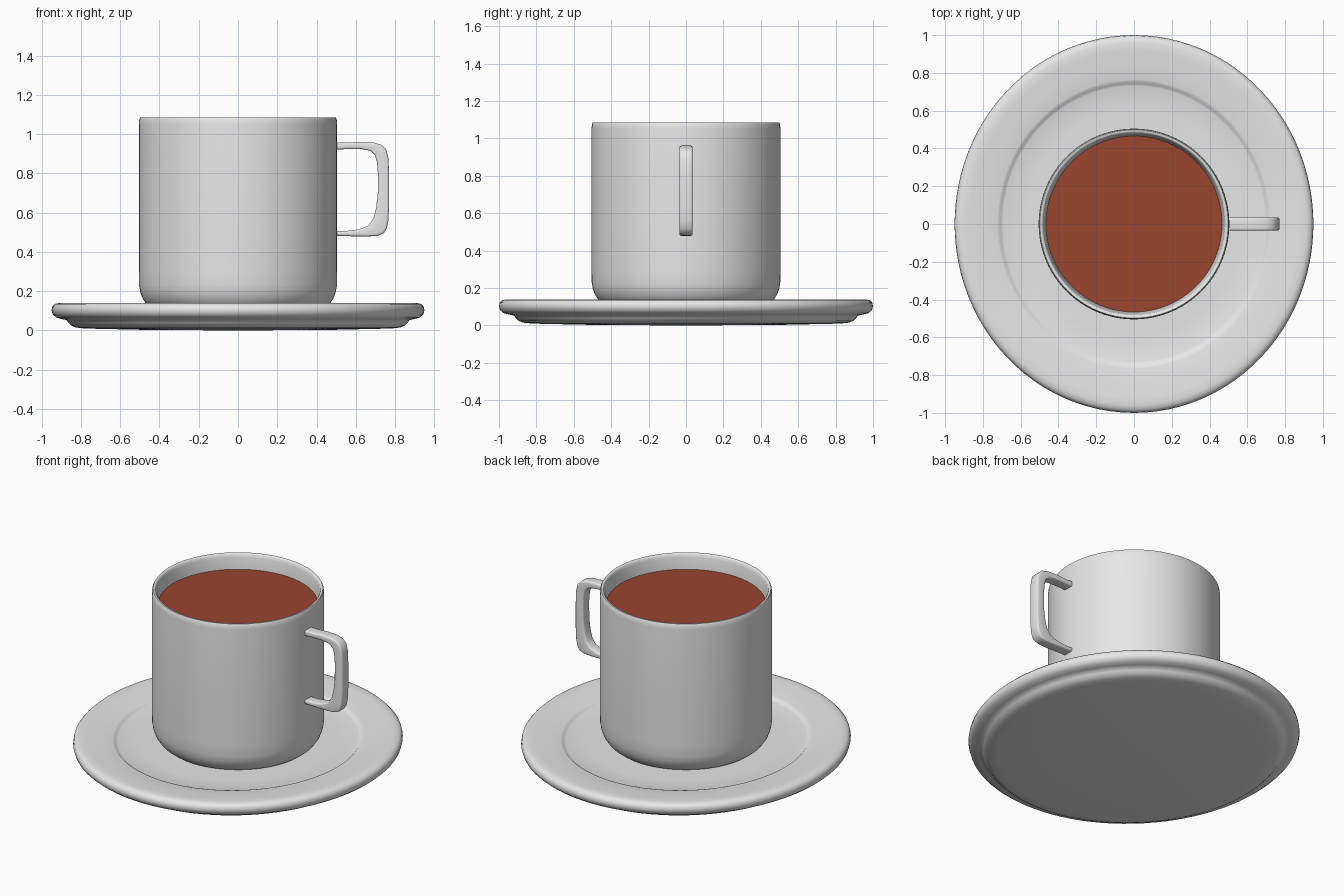
import bpy, bmesh, math

if "Cube" in bpy.data.objects:
    bpy.data.objects.remove(bpy.data.objects["Cube"])

def material(name, rgb):
    m = bpy.data.materials.new(name)
    m.diffuse_color = (*rgb, 1)
    m.use_nodes = True
    m.node_tree.nodes["Principled BSDF"].inputs["Base Color"].default_value = m.diffuse_color
    return m

china = material("white_china", (0.8, 0.8, 0.8))
brown = material("coffee_brown", (0.32, 0.06, 0.028))

def finish(bm, name, mat, angle):
    bmesh.ops.recalc_face_normals(bm, faces=bm.faces)
    me = bpy.data.meshes.new(name)
    bm.to_mesh(me)
    bm.free()
    ob = bpy.data.objects.new(name, me)
    bpy.context.collection.objects.link(ob)
    me.materials.append(mat)
    bpy.ops.object.select_all(action='DESELECT')
    ob.select_set(True)
    bpy.context.view_layer.objects.active = ob
    bpy.ops.object.shade_smooth_by_angle(angle=math.radians(angle))
    return ob

def lathe(name, profile, mat, xscale=1.0, steps=96, angle=50):
    """Spin an (r, z) profile about the z axis."""
    bm = bmesh.new()
    vs = [bm.verts.new((r, 0, z)) for r, z in profile]
    es = [bm.edges.new(p) for p in zip(vs, vs[1:])]
    bmesh.ops.spin(bm, geom=vs + es, cent=(0, 0, 0), axis=(0, 0, 1),
                   angle=math.tau, steps=steps)
    bmesh.ops.remove_doubles(bm, verts=bm.verts, dist=1e-4)
    for v in bm.verts:
        v.co.x *= xscale
    return finish(bm, name, mat, angle)

# Saucer, slightly narrower in x
lathe("saucer", [
    (0, 0), (0.5, 0.003), (0.82, 0.01), (0.87, 0.015), (0.895, 0.025), (0.91, 0.04),
    (0.92, 0.053), (0.945, 0.058), (0.975, 0.066), (0.994, 0.082), (1.0, 0.103),
    (0.996, 0.122), (0.983, 0.135), (0.96, 0.14), (0.92, 0.139), (0.84, 0.131),
    (0.765, 0.125), (0.752, 0.122), (0.742, 0.113), (0.73, 0.109), (0.6, 0.107),
    (0, 0.107)], china, xscale=0.95)

# Cup with thin wall and rounded foot
lathe("cup", [
    (0, 0.108), (0.42, 0.108), (0.445, 0.117), (0.468, 0.136), (0.487, 0.165),
    (0.498, 0.195), (0.504, 0.23), (0.505, 0.30), (0.505, 1.05), (0.503, 1.075),
    (0.498, 1.085), (0.488, 1.085), (0.482, 1.078), (0.478, 1.06), (0.466, 0.99),
    (0.462, 0.9), (0.46, 0.25), (0.44, 0.19), (0.40, 0.16), (0, 0.16)], china)

# Coffee surface
lathe("coffee", [(0, 0.99), (0.467, 0.99)], brown)

# Handle: closed outline in x/z, extruded along y, with rounded edges
outer = [(0.49, 0.958), (0.56, 0.957), (0.62, 0.961), (0.69, 0.958), (0.73, 0.946),
         (0.755, 0.922), (0.766, 0.88), (0.77, 0.80), (0.77, 0.64), (0.766, 0.56),
         (0.758, 0.52), (0.742, 0.495), (0.71, 0.482), (0.66, 0.479), (0.58, 0.48),
         (0.49, 0.482)]
inner = [(0.49, 0.508), (0.56, 0.508), (0.62, 0.516), (0.665, 0.535), (0.69, 0.57),
         (0.703, 0.62), (0.712, 0.69), (0.713, 0.80), (0.708, 0.86), (0.697, 0.895),
         (0.675, 0.915), (0.63, 0.924), (0.56, 0.924), (0.49, 0.922)]
bm = bmesh.new()
half = 0.035
face = bm.faces.new([bm.verts.new((x, -half, z)) for x, z in outer + inner])
ext = bmesh.ops.extrude_face_region(bm, geom=[face], use_keep_orig=True)
for g in ext["geom"]:
    if isinstance(g, bmesh.types.BMVert):
        g.co.y = half
bm.normal_update()
rims = [e for e in bm.edges if abs(e.verts[0].co.y - e.verts[1].co.y) < 1e-6
        and not all(abs(v.co.x - 0.49) < 1e-4 for v in e.verts)]
bmesh.ops.bevel(bm, geom=rims, offset=0.01, segments=3, profile=0.5, affect='EDGES')
bmesh.ops.triangulate(bm, faces=[f for f in bm.faces if len(f.verts) > 4])
finish(bm, "handle", china, 50)
